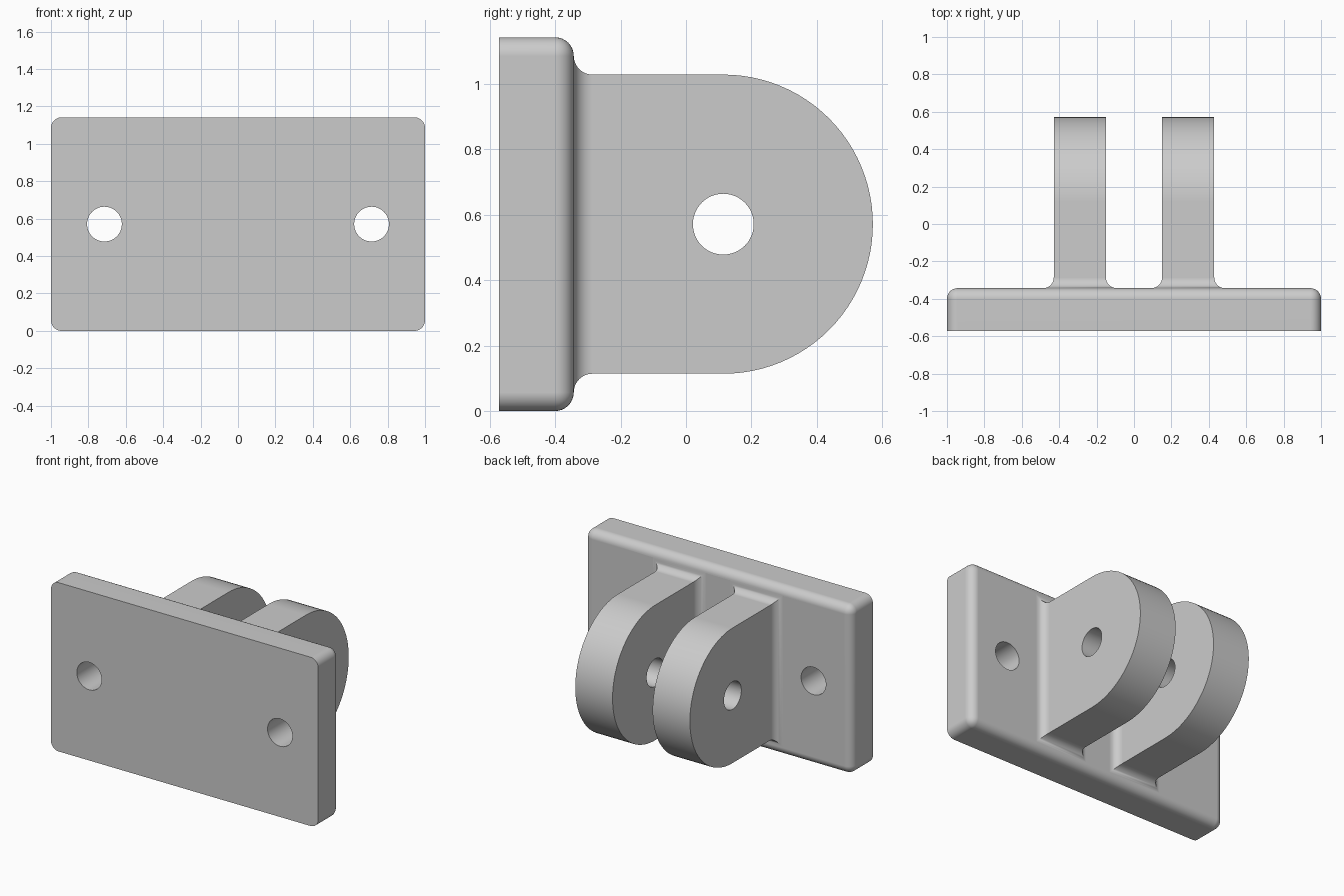
import bpy, bmesh
from math import sin, cos, pi, radians
from mathutils import Matrix

if "Cube" in bpy.data.objects:
    bpy.data.objects.remove(bpy.data.objects["Cube"])

FRONT, BACK, TIP = -0.571, -0.343, 0.571   # depth planes of plate and lugs
MID = 0.571                                # centre height
FILLET = 0.057
LUG_R = 0.457                              # lug half height and tip radius
PIN_Y = TIP - LUG_R
HOLE_R = 0.093
STEPS = 8

grey = bpy.data.materials.new("plain grey")
grey.use_nodes = True
colour = (0.6, 0.6, 0.6, 1)
grey.diffuse_color = colour
grey.node_tree.nodes["Principled BSDF"].inputs["Base Color"].default_value = colour


def make_object(name, bm):
    bmesh.ops.recalc_face_normals(bm, faces=bm.faces)
    mesh = bpy.data.meshes.new(name)
    bm.to_mesh(mesh)
    bm.free()
    mesh.materials.append(grey)
    obj = bpy.data.objects.new(name, mesh)
    bpy.context.collection.objects.link(obj)
    return obj


def combine(target, other, operation):
    """Apply a boolean and discard the helper object."""
    bpy.context.view_layer.objects.active = target
    mod = target.modifiers.new("cut", "BOOLEAN")
    mod.operation, mod.solver, mod.object = operation, "EXACT", other
    bpy.ops.object.modifier_apply(modifier=mod.name)
    bpy.data.objects.remove(other)


def drill(target, centre, axis):
    bm = bmesh.new()
    turn = Matrix.Rotation(pi / 2, 4, "Y" if axis == "X" else "X")
    bmesh.ops.create_cone(bm, cap_ends=True, segments=48, radius1=HOLE_R,
                          radius2=HOLE_R, depth=0.8,
                          matrix=Matrix.Translation(centre) @ turn)
    combine(target, make_object("hole_cutter", bm), "DIFFERENCE")


def make_plate():
    bm = bmesh.new()
    bmesh.ops.create_cube(bm, size=1, matrix=Matrix.Translation((0, (FRONT + BACK) / 2, MID))
                          @ Matrix.Diagonal((2, BACK - FRONT, 2 * MID, 1)))
    # Round every edge except those around the flat front face
    edges = [e for e in bm.edges if any(v.co.y > FRONT + 0.01 for v in e.verts)]
    bmesh.ops.bevel(bm, geom=edges, offset=FILLET, segments=STEPS,
                    profile=0.5, affect="EDGES")
    return make_object("mounting_plate", bm)


def make_lug(name, side):
    bm = bmesh.new()
    inner, outer = 0.15, 0.429

    # Flared root: mitred rectangles shrinking along the fillet curve
    stations = [(BACK - 0.03, FILLET)]
    for i in range(STEPS + 1):
        a = pi / 2 * i / STEPS
        stations.append((BACK + FILLET * (1 - cos(a)), FILLET * (1 - sin(a))))
    rings = []
    for y, grow in stations:
        lo, hi = inner - grow, outer + grow
        h = LUG_R + grow
        rings.append([bm.verts.new((side * x, y, MID + z))
                      for x, z in ((lo, -h), (hi, -h), (hi, h), (lo, h))])
    bm.faces.new(rings[0])
    for a, b in zip(rings, rings[1:]):
        for i in range(4):
            j = (i + 1) % 4
            bm.faces.new((a[i], a[j], b[j], b[i]))

    # Straight body ending in a half-round tip
    root = rings[-1]
    near, far = [root[0]], [root[1]]
    for i in range(49):
        a = -pi / 2 + pi * i / 48
        y, z = PIN_Y + LUG_R * cos(a), MID + LUG_R * sin(a)
        near.append(bm.verts.new((side * inner, y, z)))
        far.append(bm.verts.new((side * outer, y, z)))
    near.append(root[3])
    far.append(root[2])
    for i in range(len(near) - 1):
        bm.faces.new((near[i], near[i + 1], far[i + 1], far[i]))
    bm.faces.new(near)
    bm.faces.new(far)

    lug = make_object(name, bm)
    drill(lug, (side * 0.29, PIN_Y, MID), "X")
    return lug


# Plate with two lugs fused on, then the two screw holes
bracket = make_plate()
for name, side in (("left_lug", 1), ("right_lug", -1)):
    combine(bracket, make_lug(name, side), "UNION")
for side in (1, -1):
    drill(bracket, (side * 0.714, (FRONT + BACK) / 2, MID), "Y")
bracket.name = "clevis_bracket"

# Smooth the curves, keep hard edges and flat faces clean
bpy.ops.object.select_all(action="DESELECT")
bracket.select_set(True)
bpy.context.view_layer.objects.active = bracket
bpy.ops.object.shade_smooth_by_angle(angle=radians(30))
weighted = bracket.modifiers.new("even_shading", "WEIGHTED_NORMAL")
weighted.keep_sharp = True
